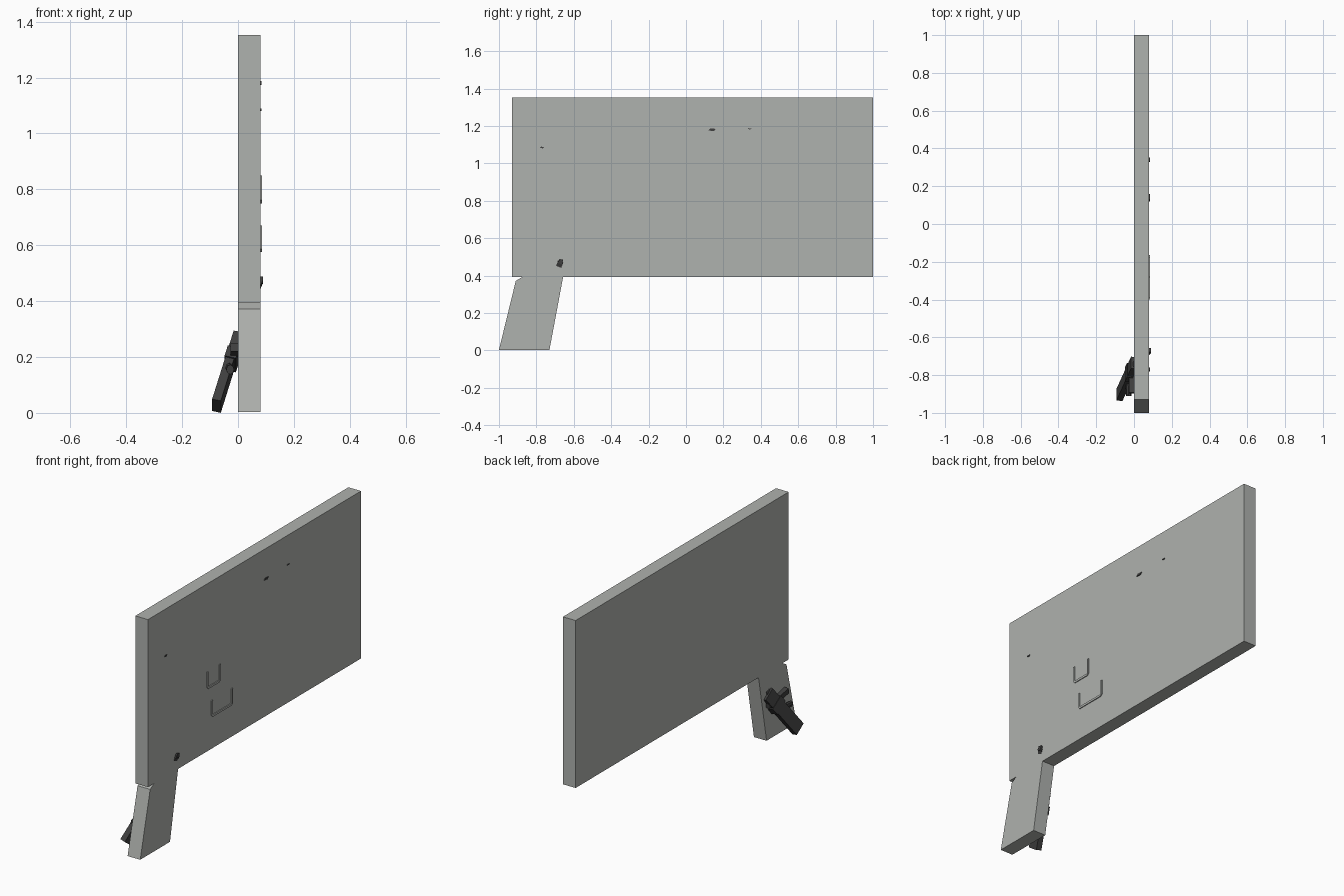
import bpy
import bmesh
from mathutils import Vector, Matrix

if "Cube" in bpy.data.objects:
    bpy.data.objects.remove(bpy.data.objects["Cube"])


def material(name, rgb):
    m = bpy.data.materials.new(name)
    m.diffuse_color = (*rgb, 1)
    m.use_nodes = True
    m.node_tree.nodes["Principled BSDF"].inputs["Base Color"].default_value = m.diffuse_color
    return m


GREY = material("warm_grey", (0.43, 0.445, 0.425))
DARK = material("charcoal", (0.05, 0.05, 0.05))


def finish(name, bm, mat):
    bmesh.ops.recalc_face_normals(bm, faces=bm.faces)
    mesh = bpy.data.meshes.new(name)
    bm.to_mesh(mesh)
    bm.free()
    mesh.materials.append(mat)
    ob = bpy.data.objects.new(name, mesh)
    bpy.context.collection.objects.link(ob)
    return ob


def plate(name, outline, x0, x1, mat):
    """Extrude a (y, z) outline along x."""
    bm = bmesh.new()
    face = bm.faces.new([bm.verts.new((x0, y, z)) for y, z in outline])
    new = bmesh.ops.extrude_face_region(bm, geom=[face])["geom"]
    bmesh.ops.translate(bm, vec=(x1 - x0, 0, 0),
                        verts=[v for v in new if isinstance(v, bmesh.types.BMVert)])
    return finish(name, bm, mat)


def bar(name, a, b, thick, width, mat=DARK, sides=4):
    """Bar from a to b, thin towards x and wide across; four or more sides."""
    a, b = Vector(a), Vector(b)
    d = (b - a).normalized()
    across = d.cross(Vector((1, 0, 0))).normalized()
    out = across.cross(d)
    rot = Matrix((out, across, d)).transposed().to_4x4()
    scale = Matrix.Diagonal((thick, width, (b - a).length, 1))
    mat4 = Matrix.Translation((a + b) / 2) @ rot @ scale
    bm = bmesh.new()
    if sides == 4:
        bmesh.ops.create_cube(bm, size=1, matrix=mat4)
    else:
        bmesh.ops.create_cone(bm, cap_ends=True, segments=sides, radius1=0.5,
                              radius2=0.5, depth=1, matrix=mat4)
    return finish(name, bm, mat)


# Large panel with its slanted leg, one continuous outline with a small notch
plate("panel_and_leg",
      [(-1, 0.003), (-0.73, 0.003), (-0.657, 0.393), (1, 0.393), (1, 1.353),
       (-0.93, 1.353), (-0.93, 0.393), (-0.875, 0.393), (-0.91, 0.372)],
      0, 0.08, GREY)

# Raised U-shaped ridges on the right face
for i, (y0, y1, z0, z1) in enumerate([(-0.40, -0.275, 0.75, 0.85),
                                      (-0.36, -0.165, 0.575, 0.67)]):
    t = 0.012
    plate(f"u_ridge_{i + 1}",
          [(y0, z1), (y0, z0 + t), (y0 + t, z0), (y1 - t, z0), (y1, z0 + t), (y1, z1),
           (y1 - t, z1), (y1 - t, z0 + t), (y0 + t, z0 + t), (y0 + t, z1)],
          0.07, 0.085, GREY)

# Dark grip passing through the leg and leaning out at the left
bar("grip", (-0.077, -0.905, 0.025), (0.0, -0.735, 0.27), 0.032, 0.075)
bar("grip_core", (-0.01, -0.76, 0.235), (0.08, -0.67, 0.475), 0.02, 0.03)
bar("upper_guard", (-0.012, -0.76, 0.205), (-0.012, -0.895, 0.235), 0.028, 0.03)
bar("lower_guard", (-0.033, -0.80, 0.165), (-0.028, -0.91, 0.155), 0.028, 0.035, sides=8)
bar("guard_knob", (-0.012, -0.725, 0.205), (-0.012, -0.76, 0.21), 0.03, 0.03, sides=8)
bar("grip_collar", (-0.028, -0.80, 0.175), (-0.016, -0.775, 0.212), 0.042, 0.09)

# Small dark tips breaking through the right face
for i, (y, z, w, h) in enumerate([(-0.67, 0.475, 0.028, 0.028), (-0.77, 1.085, 0.022, 0.009),
                                  (0.14, 1.18, 0.04, 0.014), (0.34, 1.185, 0.022, 0.006)]):
    x1 = 0.09 if i == 0 else 0.084
    plate(f"dark_tip_{i + 1}",
          [(y - w / 2, z - h / 3), (y - w / 4, z + h / 2), (y + w / 2, z + h / 3),
           (y + w / 4, z - h / 2)], 0.06, x1, DARK)
